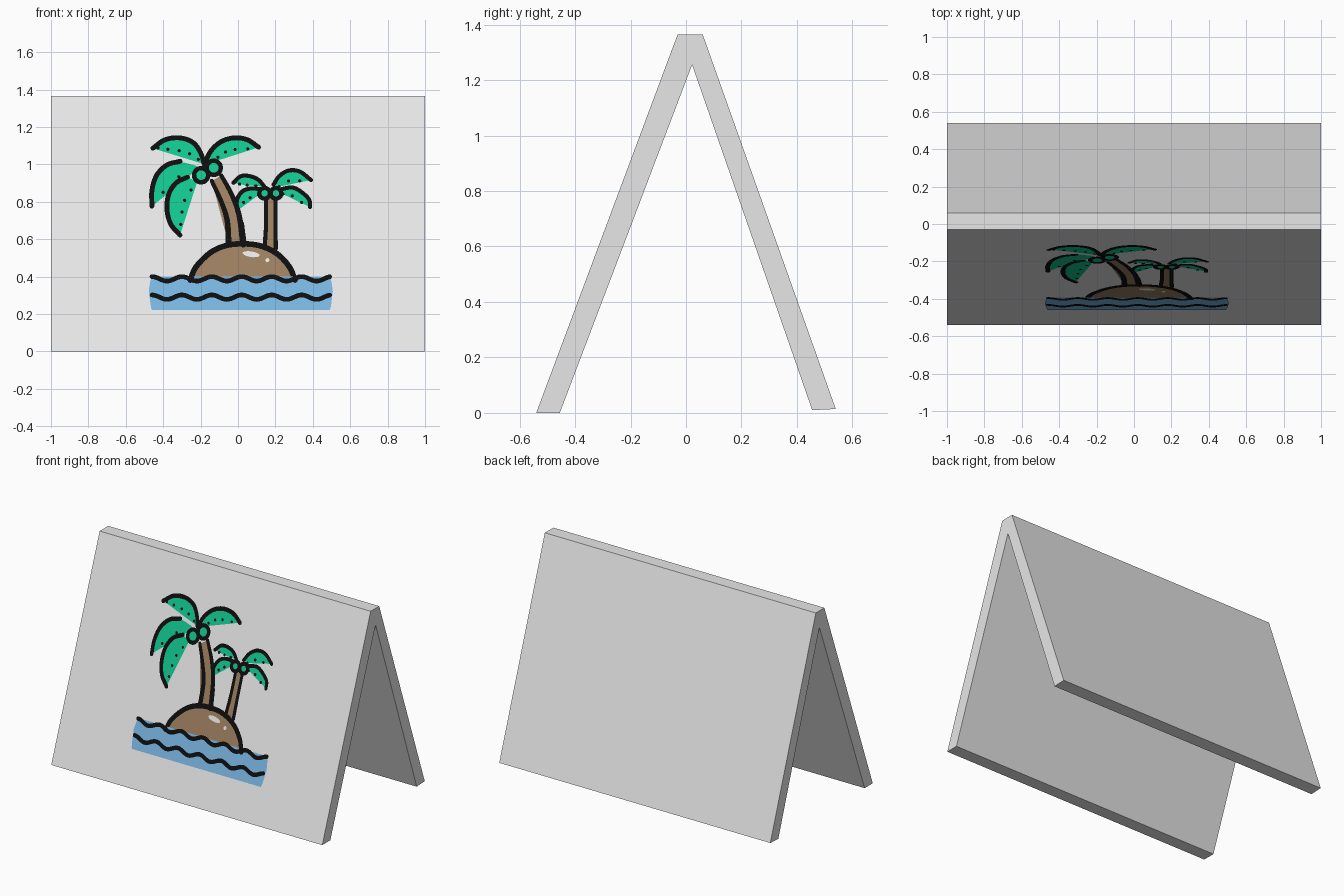
import bpy, bmesh, math
from mathutils import Vector

if "Cube" in bpy.data.objects:
    bpy.data.objects.remove(bpy.data.objects["Cube"])


def material(name, r, g, b):
    m = bpy.data.materials.new(name)
    m.diffuse_color = (r, g, b, 1)
    m.use_nodes = True
    m.node_tree.nodes["Principled BSDF"].inputs["Base Color"].default_value = m.diffuse_color
    return m


GREY = material("light grey board", 0.8, 0.8, 0.8)
BLACK = material("outline black", 0.004, 0.004, 0.004)
GREEN = material("leaf green", 0.006, 0.56, 0.27)
BROWN = material("sand brown", 0.33, 0.208, 0.112)
BLUE = material("water blue", 0.19, 0.46, 0.75)


def finish(name, bm, mat):
    me = bpy.data.meshes.new(name)
    bm.to_mesh(me)
    bm.free()
    me.materials.append(mat)
    ob = bpy.data.objects.new(name, me)
    bpy.context.collection.objects.link(ob)
    return ob


# Folding board: A-shaped side profile (y, z) extruded along x
PROFILE = [(-0.54, 0), (-0.455, 0), (0.022, 1.255), (0.455, 0.01),
           (0.54, 0.014), (0.06, 1.365), (-0.03, 1.365)]
bm = bmesh.new()
face = bm.faces.new([bm.verts.new((-1, y, z)) for y, z in PROFILE])
ext = bmesh.ops.extrude_face_region(bm, geom=[face])
bmesh.ops.translate(bm, vec=(2, 0, 0),
                    verts=[v for v in ext["geom"] if isinstance(v, bmesh.types.BMVert)])
bmesh.ops.recalc_face_normals(bm, faces=bm.faces)
finish("folding_board", bm, GREY)

# Painted picture: coordinates in hundredths, laid on the sloping front face
SLOPE = 0.51 / 1.365
NORMAL = Vector((0, -1, SLOPE)).normalized()


def on_board(p, layer):
    x, z = p[0] / 100, p[1] / 100
    return Vector((x, -0.54 + z * SLOPE, z)) + NORMAL * 0.001 * layer


def add_poly(bm, pts, layer):
    area = sum(a[0] * b[1] - b[0] * a[1] for a, b in zip(pts, pts[1:] + pts[:1]))
    if area < 0:
        pts = pts[::-1]
    bm.faces.new([bm.verts.new(on_board(p, layer)) for p in pts])


def plate(name, pts, mat, layer):
    bm = bmesh.new()
    add_poly(bm, pts, layer)
    bmesh.ops.triangulate(bm, faces=bm.faces[:], ngon_method='EAR_CLIP')
    return finish(name, bm, mat)


def smooth(pts, n=6):
    """Catmull-Rom curve through the points."""
    p = [Vector(q) for q in pts]
    p = [2 * p[0] - p[1]] + p + [2 * p[-1] - p[-2]]
    out = []
    for a, b, c, d in zip(p, p[1:], p[2:], p[3:]):
        for i in range(n):
            t = i / n
            out.append(0.5 * (2 * b + (c - a) * t + (2 * a - 5 * b + 4 * c - d) * t * t
                              + (3 * b - a - 3 * c + d) * t ** 3))
    return out + [p[-2]]


def oval(x, z, rx, rz=None, tilt=0.0, n=20):
    rz = rz or rx
    c, s = math.cos(tilt), math.sin(tilt)
    out = []
    for i in range(n):
        a = 2 * math.pi * i / n
        u, v = rx * math.cos(a), rz * math.sin(a)
        out.append((x + u * c - v * s, z + u * s + v * c))
    return out


def stroke(name, path, w0, w1, layer, mat=BLACK):
    """Ribbon along a path with round ends."""
    bm = bmesh.new()
    left, right, last = [], [], len(path) - 1
    for i, p in enumerate(path):
        d = (path[min(i + 1, last)] - path[max(i - 1, 0)]).normalized()
        side = Vector((-d.y, d.x)) * (w0 + (w1 - w0) * i / last) / 2
        left.append(p + side)
        right.append(p - side)
    for i in range(last):
        add_poly(bm, [left[i], left[i + 1], right[i + 1], right[i]], layer)
    for p, w in ((path[0], w0), (path[-1], w1)):
        add_poly(bm, oval(p.x, p.y, w / 2, n=12), layer)
    return finish(name, bm, mat)


def frond(name, outer, inner, width, layer, dots):
    """Green leaf with a black back edge and dotted lower edge."""
    back = smooth(outer)
    under = smooth([outer[-1]] + inner + [outer[0]])
    plate(name + "_leaf", back + under[1:-1], GREEN, layer)
    stroke(name + "_edge", back, width, width, 4)
    bm = bmesh.new()
    for i in range(1, dots + 1):
        p = under[round(i * (len(under) - 1) / (dots + 1))]
        add_poly(bm, oval(p.x, p.y, 0.9, n=8), 4)
    finish(name + "_dots", bm, BLACK)


# Fronds of the tall palm
frond("tall_upper_left", [(-45.5, 108.5), (-39, 113), (-31, 114), (-24, 111.5), (-20, 106), (-18, 100)],
      [(-22, 103), (-28, 106.5), (-35, 107.5), (-42, 108.5)], 2.6, 1, 5)
frond("tall_upper_right", [(-17.5, 101), (-14.5, 107), (-9, 112), (-2, 114), (5, 113), (11, 109)],
      [(4, 108), (-4, 107.5), (-9, 105), (-14, 101)], 2.6, 1, 5)
frond("tall_left", [(-46, 77.5), (-46, 86), (-43.5, 94), (-38, 99.5), (-31, 101.5)],
      [(-22, 99), (-22, 97), (-28, 95), (-35, 91), (-39, 86), (-42, 83)], 2.6, 1, 3)
frond("tall_lower_left", [(-31, 62), (-36, 68), (-38, 76), (-37, 84), (-33, 90), (-27, 93)],
      [(-22, 90), (-27, 84), (-29.5, 77), (-30.5, 69)], 2.6, 2, 5)

# Fronds of the short palm
frond("short_upper_left", [(-2.5, 90), (1.5, 93.5), (6.5, 93.5), (11, 91.5), (14, 88)],
      [(7.5, 88.5), (2.5, 89)], 2.2, 2, 3)
frond("short_lower_left", [(-0.5, 75), (-0.5, 81), (2.5, 85.5), (7.5, 87), (12, 86.5)],
      [(11, 83.5), (6.5, 82), (3, 79.5)], 2.2, 2, 3)
frond("short_upper_right", [(19, 89), (22, 93.5), (27, 96.5), (33, 96), (39, 91.5)],
      [(33, 91), (27, 91), (22, 88)], 2.2, 2, 3)
frond("short_lower_right", [(23, 86.5), (29, 87.5), (34, 85), (38, 81), (38.5, 77)],
      [(34, 79.5), (29, 83), (24, 84)], 2.2, 2, 3)


# Trunks: brown fill between two black edges
def trunk(name, left, right, top_w, base_w):
    a, b = smooth(left), smooth(right)
    plate(name + "_fill", a + b[::-1], BROWN, 1)
    stroke(name + "_left_edge", a, top_w, base_w, 3)
    stroke(name + "_right_edge", b, top_w, base_w, 3)


trunk("tall_trunk", [(-14, 91), (-9, 80), (-5.8, 70), (-5, 57)],
      [(-9, 94), (-3.5, 84), (0.5, 73), (2.8, 57)], 2.2, 3.2)
stroke("tall_trunk_root", smooth([(2, 68), (2.4, 63), (2.8, 58)]), 2.5, 3.5, 4)
trunk("short_trunk", [(15, 83), (15, 68), (14.2, 55)],
      [(20, 83), (20, 68), (20.2, 55)], 2.0, 2.3)

# Coconuts
for name, x, z, r, core in (("tall_coconut_left", -19.7, 94, 5, 2.6), ("tall_coconut_right", -13, 98, 5, 2.6),
                            ("short_coconut_left", 14.2, 84.3, 4, 1.7), ("short_coconut_right", 20.3, 84.3, 4, 1.7)):
    plate(name + "_rim", oval(x, z, r), BLACK, 5)
    plate(name, oval(x, z, core), GREEN, 6)

# Island mound with highlights
mound = smooth([(-25.5, 38), (-22.5, 45), (-15, 52.5), (-7, 56.3), (2, 57.4),
                (12, 56.3), (21, 52), (27.5, 45), (30.5, 38)])
plate("island_mound", mound, BROWN, 2)
stroke("island_outline", mound, 3, 3, 3)
plate("island_highlight", oval(7, 51.8, 4.6, 1.5, -0.15), GREY, 4)
plate("island_highlight_dot", oval(15.7, 48.6, 1.1), GREY, 4)


# Water with two wavy lines
def wave(base):
    return [Vector((x, base + 1.2 * math.cos(2 * math.pi * (x + 46) / 16)))
            for x in range(-46, 50)]


plate("water", wave(38.8) + [Vector(p) for p in (
    (50, 37), (50.7, 32), (50.2, 28.5), (49.5, 27), (49.7, 24), (49, 22),
    (-46, 22), (-46.5, 23), (-46.5, 27), (-47.3, 29), (-47.6, 33), (-47, 37))], BLUE, 3)
stroke("upper_wave", wave(38.6), 2.5, 2.5, 5)
stroke("lower_wave", wave(28.8), 2.5, 2.5, 5)
